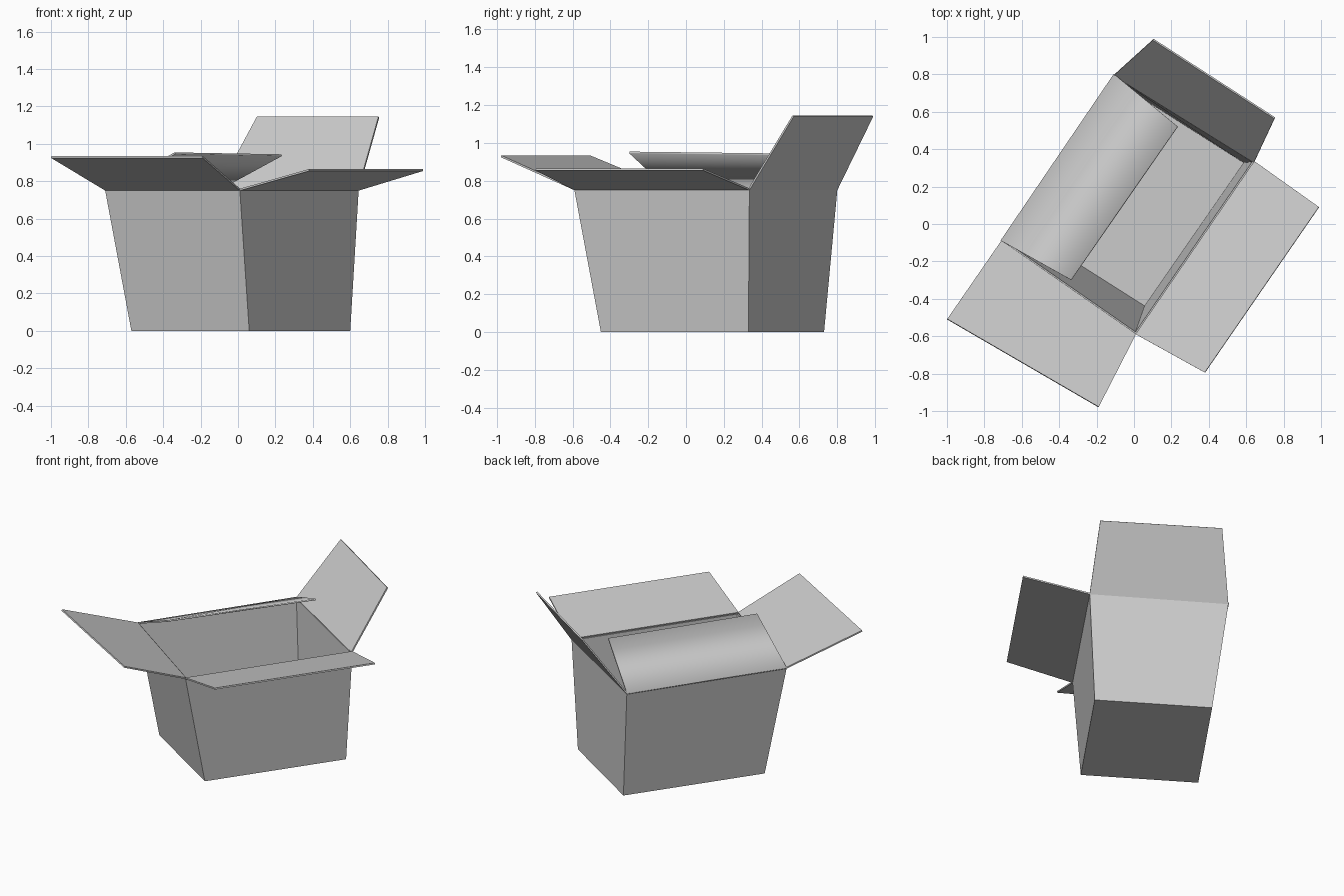
import bpy, bmesh
from mathutils import Vector

old = bpy.data.objects.get("Cube")
if old:
    bpy.data.objects.remove(old, do_unlink=True)

# Single plain card colour
card = bpy.data.materials.new("grey card")
card.use_nodes = True
grey = (0.6, 0.6, 0.6, 1)
card.diffuse_color = grey
card.node_tree.nodes["Principled BSDF"].inputs["Base Color"].default_value = grey

RIM = 0.75
THICK = 0.01

# Corners in order: left, front, right, back
base = [Vector(p) for p in ((-0.57, -0.05, 0), (0.06, -0.45, 0),
                            (0.60, 0.33, 0), (-0.03, 0.73, 0))]
rim = [Vector((x, y, RIM)) for x, y in ((-0.71, -0.09), (0.01, -0.59),
                                        (0.645, 0.335), (-0.105, 0.80))]


def finish(name, bm):
    bmesh.ops.recalc_face_normals(bm, faces=bm.faces)
    mesh = bpy.data.meshes.new(name)
    bm.to_mesh(mesh)
    bm.free()
    mesh.materials.append(card)
    obj = bpy.data.objects.new(name, mesh)
    bpy.context.collection.objects.link(obj)
    return obj


def make_box():
    """Open tapered tray with thin walls."""
    bm = bmesh.new()
    low = [bm.verts.new(p) for p in base]
    high = [bm.verts.new(p) for p in rim]
    bm.faces.new(low[::-1])
    for i in range(4):
        j = (i + 1) % 4
        bm.faces.new((low[i], low[j], high[j], high[i]))
    obj = finish("box_body", bm)
    # Face the sheet outward before thickening it inward
    if obj.data.polygons[0].normal.z > 0:
        obj.data.flip_normals()
    wall = obj.modifiers.new("wall thickness", "SOLIDIFY")
    wall.thickness = THICK
    wall.offset = -1
    wall.use_even_offset = True


def make_flap(name, a, b, tip_a, tip_b, soft=False):
    """Thin slab hinged on rim edge a-b; soft rounds its shading to the tip."""
    bm = bmesh.new()
    sheet = [rim[a], rim[b], Vector(tip_b), Vector(tip_a)]
    up = (sheet[1] - sheet[0]).cross(sheet[3] - sheet[0]).normalized()
    up *= THICK if up.z > 0 else -THICK
    under = [bm.verts.new(p) for p in sheet]
    upper = [bm.verts.new(p + up) for p in sheet]
    bm.faces.new(under[::-1])
    bm.faces.new(upper)
    for i in range(4):
        j = (i + 1) % 4
        bm.faces.new((under[i], under[j], upper[j], upper[i]))
    bm.faces.ensure_lookup_table()
    for i, face in enumerate(bm.faces):
        face.smooth = soft and i not in (3, 5)   # end faces stay crisp
    finish(name, bm)


make_box()
make_flap("front_flap", 0, 1, (-1.0, -0.51, 0.925), (-0.19, -0.98, 0.925))
make_flap("left_flap", 1, 2, (0.38, -0.795, 0.855), (0.99, 0.09, 0.855))
make_flap("back_flap", 2, 3, (0.755, 0.57, 1.14), (0.105, 0.99, 1.14))
make_flap("folded_in_flap", 3, 0, (0.235, 0.52, 0.935), (-0.335, -0.30, 0.945), soft=True)
